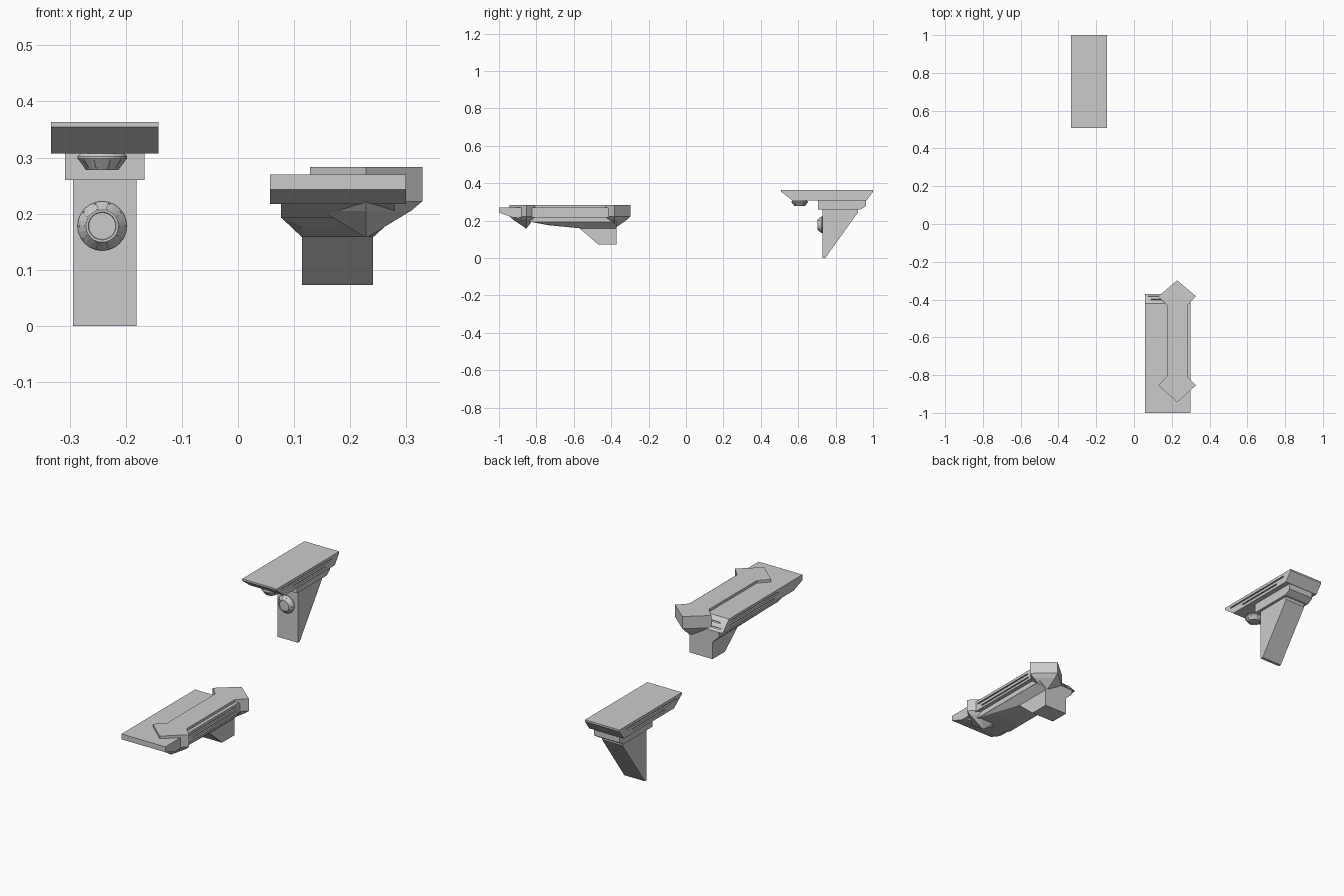
import bpy, bmesh, math
from mathutils import Matrix, Vector

if "Cube" in bpy.data.objects:
    bpy.data.objects.remove(bpy.data.objects["Cube"])


def finish(name, bm):
    bmesh.ops.recalc_face_normals(bm, faces=bm.faces[:])
    me = bpy.data.meshes.new(name)
    bm.to_mesh(me)
    bm.free()
    ob = bpy.data.objects.new(name, me)
    bpy.context.collection.objects.link(ob)
    return ob


def hull(name, points):
    bm = bmesh.new()
    vs = [bm.verts.new(p) for p in points]
    bmesh.ops.convex_hull(bm, input=vs)
    bmesh.ops.dissolve_limit(bm, angle_limit=0.01, verts=bm.verts[:], edges=bm.edges[:])
    return finish(name, bm)


def loft(name, rings):
    """Closed solid through rings of equal length."""
    bm = bmesh.new()
    loops = [[bm.verts.new(p) for p in r] for r in rings]
    n = len(loops[0])
    for a, b in zip(loops, loops[1:]):
        for i in range(n):
            bm.faces.new((a[i], a[(i + 1) % n], b[(i + 1) % n], b[i]))
    bm.faces.new(loops[0])
    bm.faces.new(loops[-1])
    return finish(name, bm)


def side_prism(name, x0, x1, profile):
    """Extrude a (y, z) profile along x."""
    return loft(name, [[(x, y, z) for y, z in profile] for x in (x0, x1)])


def cut(ob, boxes):
    """Cut grooves; each box is (centre, size, rotation matrix)."""
    bm = bmesh.new()
    for c, s, rot in boxes:
        bmesh.ops.create_cube(bm, size=1, matrix=Matrix.Translation(c) @ rot @ Matrix.Diagonal((*s, 1)))
    cutter = finish(ob.name + "_cutter", bm)
    cutter.hide_render = True
    mod = ob.modifiers.new("grooves", 'BOOLEAN')
    mod.operation = 'DIFFERENCE'
    mod.solver = 'EXACT'
    mod.object = cutter
    bpy.context.view_layer.objects.active = ob
    bpy.ops.object.modifier_apply(modifier=mod.name)
    bpy.data.objects.remove(cutter)


NONE = Matrix.Identity(4)


def side_slots(x0, x1, rows):
    return [((x, (a + b) / 2, z), (0.014, b - a, 0.007), NONE)
            for x in (x0, x1) for a, b, z in rows]


def knob(name, base, rot):
    """Tapered knob with radial slots, built along +z then turned."""
    n, h = 24, 0.028
    ring = lambda r, z: [(r * math.cos(2 * math.pi * i / n), r * math.sin(2 * math.pi * i / n), z)
                         for i in range(n)]
    ob = loft(name, [ring(0.036, -0.004), ring(0.044, 0.004), ring(0.044, 0.008),
                     ring(0.029, h), ring(0.025, h), ring(0.024, h - 0.003)])
    boxes = []
    for i in range(10):
        r = Matrix.Rotation(2 * math.pi * i / 10, 4, 'Z')
        c = r @ Vector((0.0385, 0, 0.019))
        boxes.append((c, (0.017, 0.004, 0.008), r @ Matrix.Rotation(math.radians(53), 4, 'Y')))
    cut(ob, boxes)
    ob.data.transform(Matrix.Translation(base) @ rot)


# --- Rear bracket ledge: slab, step, wedge leg, two knobs
slab = side_prism("ledge_slab", -0.333, -0.142,
                  [(0.508, 0.363), (0.508, 0.354), (0.57, 0.307), (0.965, 0.307),
                   (1.0, 0.354), (1.0, 0.363)])
cut(slab, side_slots(-0.333, -0.142, [(0.55, 0.945, 0.345), (0.64, 0.895, 0.325)]))
side_prism("ledge_step", -0.308, -0.167,
           [(0.705, 0.307), (0.705, 0.26), (0.935, 0.26), (0.963, 0.278), (0.963, 0.307)])
side_prism("ledge_leg", -0.294, -0.181,
           [(0.73, 0.262), (0.73, 0), (0.745, 0), (0.92, 0.244), (0.92, 0.262)])
knob("front_knob", (-0.242, 0.732, 0.178), Matrix.Rotation(math.pi / 2, 4, 'X'))
knob("under_knob", (-0.242, 0.608, 0.306), Matrix.Rotation(math.pi, 4, 'X'))

# --- Front platform: grooved plank
plank = side_prism("plank", 0.057, 0.299,
                   [(-1.0, 0.27), (-1.0, 0.243), (-0.93, 0.217), (-0.37, 0.217), (-0.42, 0.27)])
grooves = side_slots(0.057, 0.299, [(-0.81, -0.44, 0.253), (-0.78, -0.43, 0.232)])
tilt = Matrix.Rotation(math.radians(-46.7), 4, 'X')
for y, z, x0, x1 in ((-0.382, 0.2297, 0.075, 0.27), (-0.4, 0.2488, 0.09, 0.26)):
    grooves.append((((x0 + x1) / 2, y, z), (x1 - x0, 0.006, 0.012), tilt))
cut(plank, grooves)

# Lower body, tapered keel and leg
side_prism("plank_step", 0.077, 0.279,
           [(-0.93, 0.218), (-0.83, 0.192), (-0.372, 0.192), (-0.372, 0.218)])
hull("keel", [(x, y, 0.193) for x in (0.077, 0.279) for y in (-0.83, -0.372)]
     + [(x, y, z) for x in (0.114, 0.241)
        for y, z in ((-0.735, 0.175), (-0.56, 0.158), (-0.372, 0.158))])
side_prism("platform_leg", 0.114, 0.241,
           [(-0.57, 0.159), (-0.47, 0.073), (-0.372, 0.073), (-0.372, 0.159)])

# Double-headed arrow plate with faceted heads hanging below
CX = 0.2285


def head_outline(tip, wing, neck):
    return [(CX - 0.054, neck), (CX - 0.1, wing), (CX, tip), (CX + 0.1, wing), (CX + 0.054, neck)]


heads = {"front": head_outline(-0.943, -0.854, -0.807), "back": head_outline(-0.298, -0.383, -0.43)}
loft("arrow_shaft", [[(CX + sx * 0.054, y, z) for sx, y in
                      ((-1, -0.815), (1, -0.815), (1, -0.42), (-1, -0.42))] for z in (0.265, 0.283)])
for end, outline in heads.items():
    cy = outline[1][1]
    scaled = lambda k, z: [(CX + (x - CX) * k, cy + (y - cy) * k, z) for x, y in outline]
    loft(end + "_arrow_head", [scaled(1, 0.283), scaled(1, 0.222), scaled(0.8, 0.205),
                               scaled(0.02, 0.158)])
